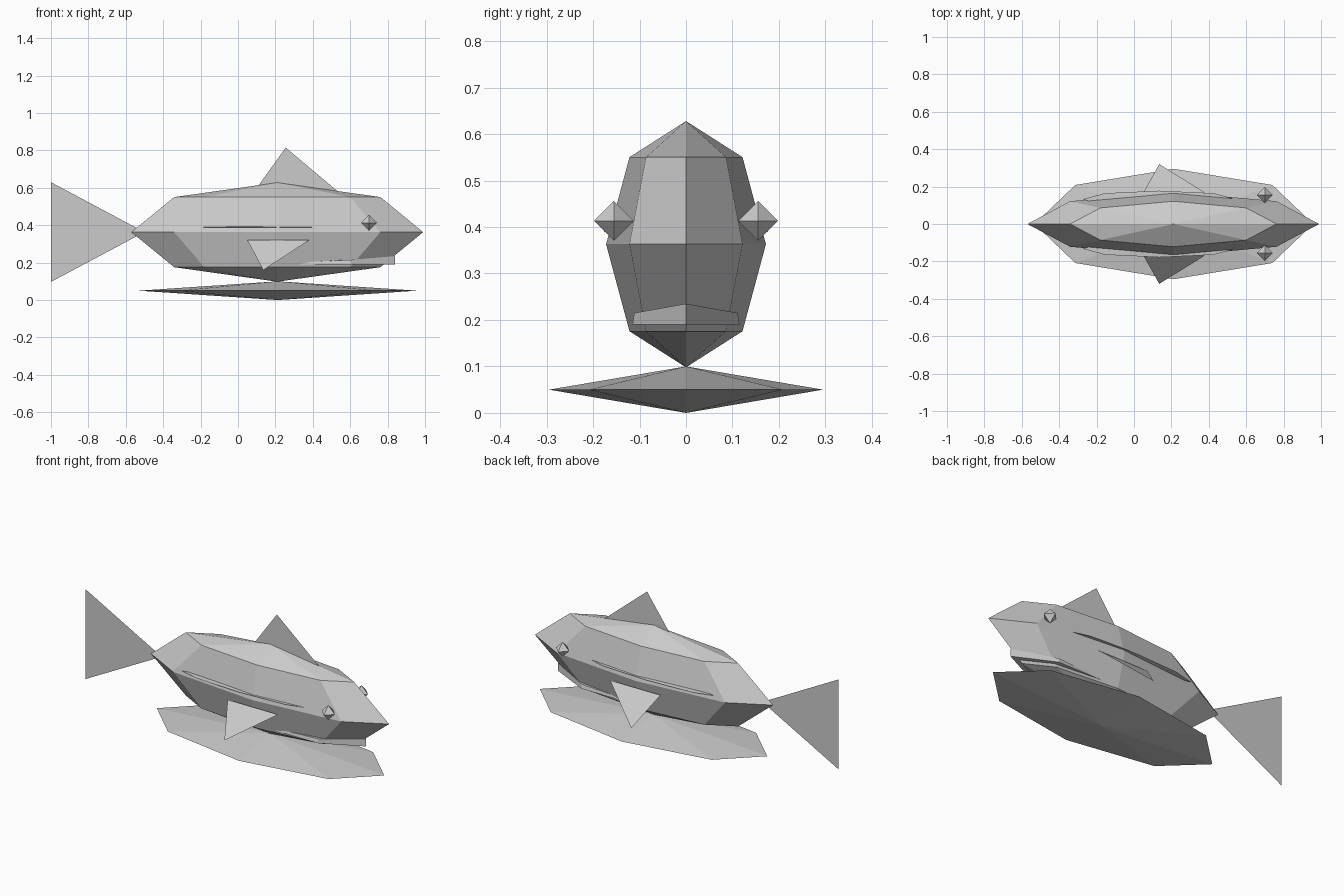
import bpy
import math

if "Cube" in bpy.data.objects:
    bpy.data.objects.remove(bpy.data.objects["Cube"])

grey = bpy.data.materials.new("plain_grey")
grey.use_nodes = True
grey.diffuse_color = (0.6, 0.6, 0.6, 1)
grey.node_tree.nodes["Principled BSDF"].inputs["Base Color"].default_value = grey.diffuse_color


def add_mesh(name, verts, faces):
    mesh = bpy.data.meshes.new(name)
    mesh.from_pydata(verts, [], faces)
    mesh.materials.append(grey)
    obj = bpy.data.objects.new(name, mesh)
    bpy.context.collection.objects.link(obj)
    return obj


def ellipsoid(name, centre, radii, sides, bands):
    """Faceted ellipsoid: two poles joined by rings of vertices."""
    def point(lat, lon):
        unit = (math.cos(lat) * math.cos(lon), math.cos(lat) * math.sin(lon), math.sin(lat))
        return [c + r * u for c, r, u in zip(centre, radii, unit)]

    verts = [point(math.pi * (b / bands - 0.5), 2 * math.pi * s / sides)
             for b in range(1, bands) for s in range(sides)]
    bottom, top = len(verts), len(verts) + 1
    verts += [point(-math.pi / 2, 0), point(math.pi / 2, 0)]
    last = (bands - 2) * sides
    faces = []
    for s in range(sides):
        n = (s + 1) % sides
        faces.append((bottom, n, s))
        faces.append((top, last + s, last + n))
        for b in range(bands - 2):
            k = b * sides
            faces.append((k + s, k + n, k + sides + n, k + sides + s))
    return add_mesh(name, verts, faces)


# Body and the flat base below it
ellipsoid("body", (0.21, 0, 0.363), (0.78, 0.172, 0.265), 8, 4)
ellipsoid("base", (0.213, 0, 0.05), (0.745, 0.295, 0.05), 8, 2)

# Upright sheet fins
add_mesh("tail_fin", [(-1, 0, 0.63), (-1, 0, 0.097), (-0.5, 0, 0.363)], [(0, 1, 2)])
add_mesh("dorsal_fin", [(0.065, 0, 0.55), (0.57, 0, 0.55), (0.255, 0, 0.815)], [(0, 1, 2)])

# Paired parts on each flank
for side, s in (("left", 1), ("right", -1)):
    fin = [(0.05, s * 0.168, 0.32), (0.38, s * 0.168, 0.32), (0.135, s * 0.32, 0.16)]
    add_mesh(side + "_side_fin", fin, [(0, 1, 2) if s < 0 else (0, 2, 1)])
    ellipsoid(side + "_eye", (0.70, s * 0.155, 0.413), (0.043, 0.043, 0.043), 4, 2)
    ellipsoid(side + "_flank_stripe", (0.135, s * 0.132, 0.39), (0.41, 0.046, 0.004), 8, 2)

# Mouth: thin six-sided wedge, thickest at the snout
outline = [(0.84, 0), (0.605, 0.115), (0.135, 0.115), (-0.05, 0), (0.135, -0.115), (0.605, -0.115)]
lower = [(x, y, 0.19) for x, y in outline]
upper = [(x, y * 0.97, max(0.192, 0.195 + (x - 0.37) * 0.085)) for x, y in outline]
walls = [(i, (i + 1) % 6, (i + 1) % 6 + 6, i + 6) for i in range(6)]
add_mesh("mouth", lower + upper, walls + [tuple(range(5, -1, -1)), tuple(range(6, 12))])
